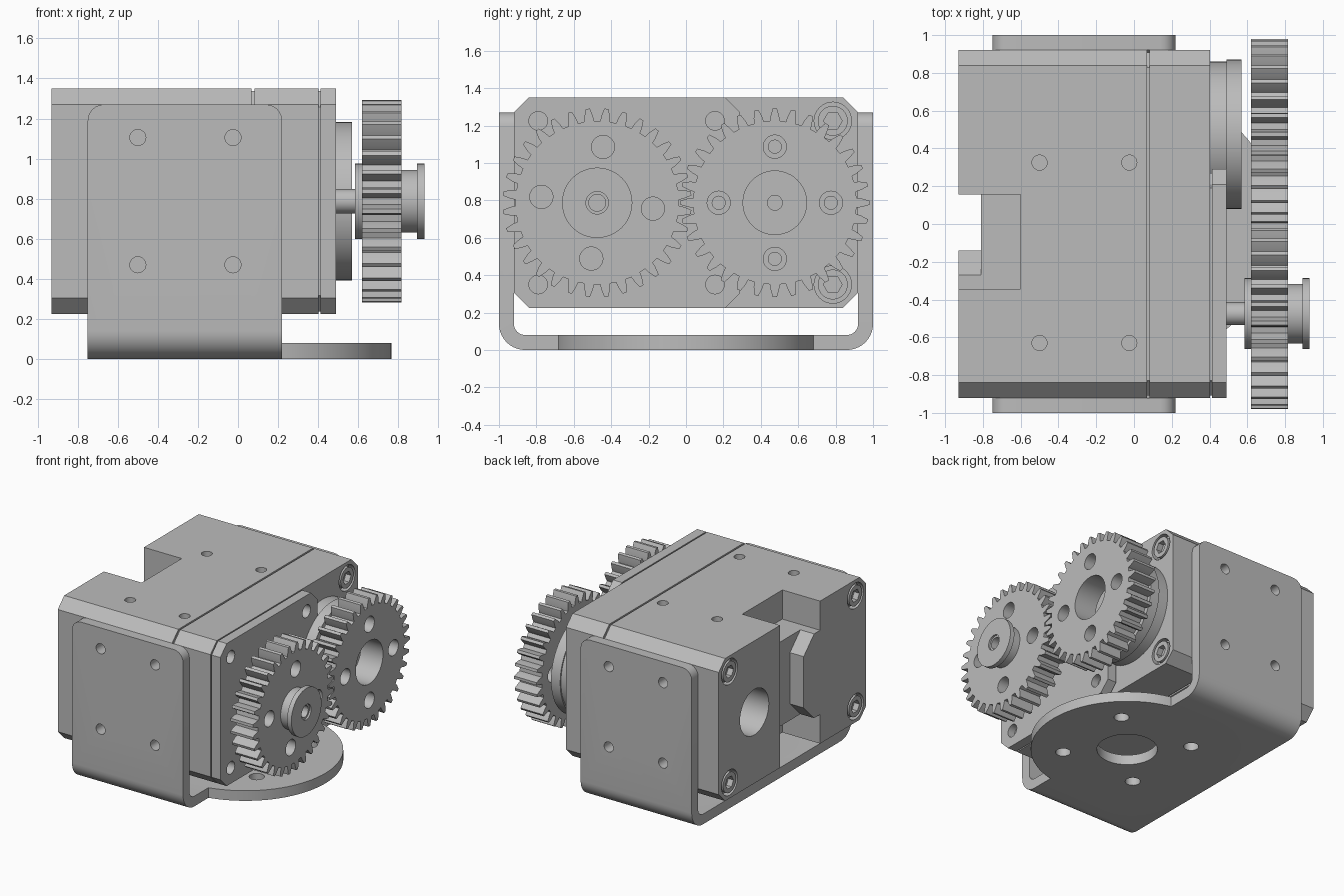
import bpy, bmesh
from math import sin, cos, pi, radians, tau

if "Cube" in bpy.data.objects:
    bpy.data.objects.remove(bpy.data.objects["Cube"])

grey = bpy.data.materials.new("machined_grey")
grey.use_nodes = True
COLOUR = (0.5, 0.5, 0.5, 1)
grey.diffuse_color = COLOUR
grey.node_tree.nodes["Principled BSDF"].inputs["Base Color"].default_value = COLOUR

AXIS_Z = 0.787          # height of both gear axes
GEAR_Y = 0.475          # axes sit at plus and minus this


def circle(u, v, r, n=40):
    return [(u + r * cos(tau * i / n), v + r * sin(tau * i / n)) for i in range(n)]


def box(u0, u1, v0, v1):
    return [(u0, v0), (u1, v0), (u1, v1), (u0, v1)]


def prism(name, pts, a, b, axis="x"):
    """Extrude a 2D outline from a to b along an axis."""
    place = {"x": lambda u, v, t: (t, u, v),
             "y": lambda u, v, t: (u, t, v),
             "z": lambda u, v, t: (u, v, t)}[axis]
    bm = bmesh.new()
    low = [bm.verts.new(place(u, v, a)) for u, v in pts]
    high = [bm.verts.new(place(u, v, b)) for u, v in pts]
    bm.faces.new(low)
    bm.faces.new(high)
    for i in range(len(pts)):
        j = (i + 1) % len(pts)
        bm.faces.new((low[i], low[j], high[j], high[i]))
    bmesh.ops.recalc_face_normals(bm, faces=bm.faces)
    mesh = bpy.data.meshes.new(name)
    bm.to_mesh(mesh)
    bm.free()
    mesh.materials.append(grey)
    obj = bpy.data.objects.new(name, mesh)
    bpy.context.collection.objects.link(obj)
    return obj


def combine(obj, tool, operation="DIFFERENCE"):
    mod = obj.modifiers.new("bool", "BOOLEAN")
    mod.operation, mod.solver, mod.object = operation, "EXACT", tool
    bpy.context.view_layer.objects.active = obj
    bpy.ops.object.modifier_apply(modifier=mod.name)
    bpy.data.objects.remove(tool)


def cut(obj, pts, a, b, axis="x"):
    combine(obj, prism("cutter", pts, a, b, axis))


def octagon(y0, y1, z0, z1, c=0.08):
    return [(y0 + c, z0), (y1 - c, z0), (y1, z0 + c), (y1, z1 - c),
            (y1 - c, z1), (y0 + c, z1), (y0, z1 - c), (y0, z0 + c)]


# Housing: two slabs and an end cover, separated by fine seams
outline = octagon(-0.92, 0.92, 0.225, 1.35)
rear = prism("rear_housing", outline, -0.93, 0.068)
middle = prism("middle_housing", outline, 0.082, 0.403)
prism("seam_core", octagon(-0.908, 0.908, 0.237, 1.338), 0.05, 0.1)
cover = prism("end_cover", octagon(-0.92, 0.29, 0.225, 1.35), 0.413, 0.49)
prism("cover_seam_core", octagon(-0.908, 0.27, 0.237, 1.338), 0.38, 0.43)

# Connector notch in the back of the housing
for z0, z1 in ((1.12, 1.5), (0.1, 0.455)):
    cut(rear, box(-0.345, 0.155, z0, z1), -1.1, -0.6)
cut(rear, [(-0.27, 1.13), (-0.27, 1.12), (-0.14, 0.99), (-0.14, 0.585),
           (-0.27, 0.455), (-0.27, 0.445), (0.155, 0.445), (0.155, 1.13)], -1.1, -0.81)
cut(rear, circle(GEAR_Y, AXIS_Z, 0.18), -1.1, -0.62)

# Mounting holes on the top, bottom and sides
for x in (-0.5, -0.025):
    for y in (0.325, -0.63):
        for z in (0.225, 1.35):
            cut(rear, circle(x, y, 0.04, 24), z - 0.1, z + 0.1, "z")
    for z in (0.47, 1.105):
        for y in (-0.92, 0.92):
            cut(rear, circle(x, z, 0.04, 24), y - 0.1, y + 0.1, "y")


def socket_screw(name, body, y, z, face, out):
    """Sunk cap screw with a hexagon socket; out is the facing direction."""
    cut(body, circle(y, z, 0.1, 32), *sorted((face - out * 0.05, face + out * 0.05)))
    head = prism(name, circle(y, z, 0.08, 32), *sorted((face - out * 0.06, face)))
    cut(head, circle(y, z, 0.05, 6), *sorted((face - out * 0.045, face + out * 0.05)))


for z in (0.35, 1.225):
    for y in (-0.785, 0.785):
        socket_screw("rear_screw", rear, y, z, -0.93, -1)
    socket_screw("front_screw", middle, 0.785, z, 0.403, 1)
    for y in (-0.79, 0.155):
        cut(cover, circle(y, z, 0.05, 24), 0.4, 0.6)

# Output flange
prism("flange_base", circle(GEAR_Y, AXIS_Z, 0.385, 64), 0.39, 0.492)
flange = prism("output_flange", circle(GEAR_Y, AXIS_Z, 0.395, 64), 0.49, 0.57)
cut(flange, circle(GEAR_Y, AXIS_Z, 0.04, 24), 0.5, 0.7)
for k in range(4):
    a = k * pi / 2
    cut(flange, circle(GEAR_Y + 0.3 * cos(a), AXIS_Z + 0.3 * sin(a), 0.035, 24), 0.52, 0.7)


# Meshing spur gears
def gear(name, y, phase, holes_turn, bore):
    teeth, pts = 32, []
    step = tau / teeth
    tooth = ((-0.31, 0.437), (-0.25, 0.465), (-0.11, 0.505),
             (0.11, 0.505), (0.25, 0.465), (0.31, 0.437))
    for i in range(teeth):
        for offset, r in tooth:
            a = (i + phase + offset) * step
            pts.append((y + r * cos(a), AXIS_Z + r * sin(a)))
    obj = prism(name, pts, 0.62, 0.815)
    cut(obj, circle(y, AXIS_Z, bore, 48), 0.5, 1)
    for k in range(4):
        a = k * pi / 2 + holes_turn
        cut(obj, circle(y + 0.3 * cos(a), AXIS_Z + 0.3 * sin(a), 0.062, 28), 0.5, 1)


gear("output_gear", GEAR_Y, 0, 0, 0.17)
gear("idler_gear", -GEAR_Y, 0.5, radians(-6), 0.1)

# Idler hub, its two collars and the shaft
for name, r, a, b in (("rear_collar", 0.188, 0.585, 0.63),
                      ("idler_hub", 0.157, 0.628, 0.897),
                      ("front_collar", 0.188, 0.893, 0.93)):
    part = prism(name, circle(-GEAR_Y, AXIS_Z, r, 48), a, b)
    cut(part, circle(-GEAR_Y, AXIS_Z, 0.06, 32), 0.5, 1)
shaft = prism("idler_shaft", circle(-GEAR_Y, AXIS_Z, 0.061, 32), 0.45, 0.915)
cut(shaft, circle(-GEAR_Y, AXIS_Z, 0.045, 32), 0.8, 1)


# U-shaped bracket with a round base flange
def bend(y, z, r, start, n=10):
    return [(y + r * cos(start + i * pi / 2 / n), z + r * sin(start + i * pi / 2 / n))
            for i in range(n + 1)]


outer = [(-1, 1.27)] + bend(-0.86, 0.14, 0.14, pi) + bend(0.86, 0.14, 0.14, 1.5 * pi) + [(1, 1.27)]
inner = [(-0.92, 1.27)] + bend(-0.86, 0.14, 0.06, pi) + bend(0.86, 0.14, 0.06, 1.5 * pi) + [(0.92, 1.27)]
bracket = prism("bracket", outer + inner[::-1], -0.75, 0.22)

# Rounded upper corners of the bracket arms
bm = bmesh.new()
bm.from_mesh(bracket.data)
corners = [e for e in bm.edges
           if all(v.co.z > 1.26 for v in e.verts)
           and abs(e.verts[0].co.x - e.verts[1].co.x) < 0.001]
bmesh.ops.bevel(bm, geom=corners, offset=0.08, segments=6, profile=0.5, affect="EDGES")
bm.to_mesh(bracket.data)
bm.free()

BASE_X = 0.065
combine(bracket, prism("disc", circle(BASE_X, 0, 0.7, 96), 0, 0.08, "z"), "UNION")
cut(bracket, circle(BASE_X, 0, 0.22, 48), -0.1, 0.2, "z")
for sx in (-1, 1):
    for sy in (-1, 1):
        cut(bracket, circle(BASE_X + sx * 0.33, sy * 0.33, 0.055, 24), -0.1, 0.2, "z")
for x in (-0.5, -0.025):
    for z in (0.47, 1.105):
        cut(bracket, circle(x, z, 0.04, 24), -1.2, 1.2, "y")

# Smooth the round surfaces, keep machined edges sharp
for obj in bpy.context.collection.objects:
    if obj.type == "MESH" and grey.name in obj.data.materials:
        bpy.ops.object.select_all(action="DESELECT")
        obj.select_set(True)
        bpy.context.view_layer.objects.active = obj
        bpy.ops.object.shade_smooth_by_angle(angle=radians(25))
